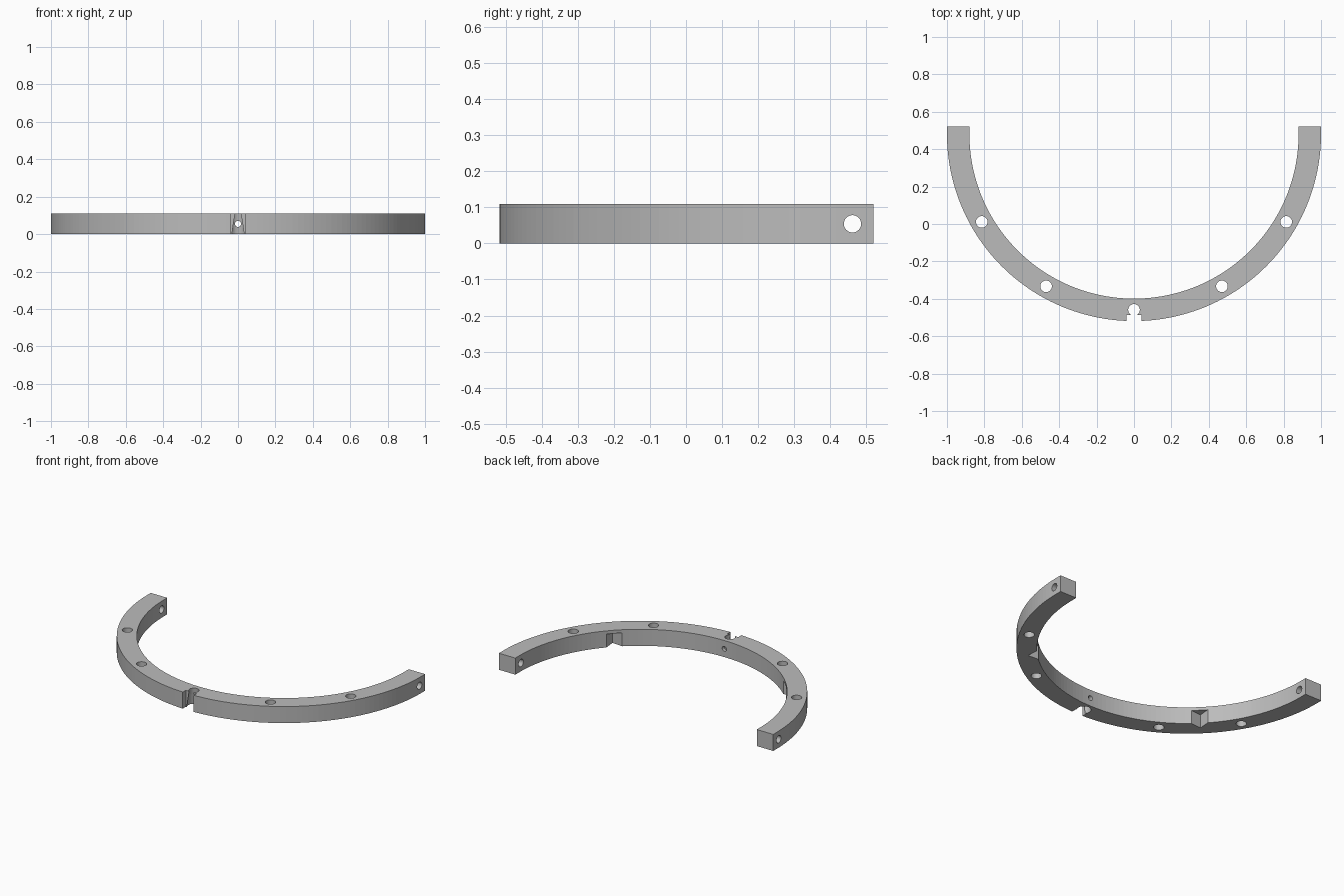
import bpy, bmesh, math
from mathutils import Matrix, Vector

if "Cube" in bpy.data.objects:
    bpy.data.objects.remove(bpy.data.objects["Cube"], do_unlink=True)

HEIGHT = 0.109
CENTRE_Y = 0.481
OUTER, INNER = 1.0, 0.88
MID = (OUTER + INNER) / 2
END_Y = 0.52
SEGMENTS = 96

grey = bpy.data.materials.new("plain grey")
grey.use_nodes = True
colour = (0.5, 0.5, 0.5, 1)
grey.diffuse_color = colour
grey.node_tree.nodes["Principled BSDF"].inputs["Base Color"].default_value = colour


def prism(name, outline, bottom, top):
    """Extrude a flat outline upwards into a solid."""
    bm = bmesh.new()
    face = bm.faces.new([bm.verts.new((x, y, bottom)) for x, y in outline])
    moved = bmesh.ops.extrude_face_region(bm, geom=[face])["geom"]
    bmesh.ops.translate(bm, vec=(0, 0, top - bottom),
                        verts=[v for v in moved if isinstance(v, bmesh.types.BMVert)])
    bmesh.ops.recalc_face_normals(bm, faces=bm.faces)
    return finish(name, bm)


def rod(name, centre, axis, radius, length, end_radius=None):
    """Round cutter along an axis, optionally tapered."""
    bm = bmesh.new()
    turn = Vector((0, 0, 1)).rotation_difference(Vector(axis)).to_matrix().to_4x4()
    bmesh.ops.create_cone(bm, cap_ends=True, segments=32, radius1=radius,
                          radius2=radius if end_radius is None else end_radius,
                          depth=length, matrix=Matrix.Translation(centre) @ turn)
    return finish(name, bm)


def finish(name, bm):
    mesh = bpy.data.meshes.new(name)
    bm.to_mesh(mesh)
    bm.free()
    mesh.materials.append(grey)
    ob = bpy.data.objects.new(name, mesh)
    bpy.context.collection.objects.link(ob)
    return ob


def cut(body, cutter):
    """Subtract a cutter and remove it."""
    mod = body.modifiers.new("cut", "BOOLEAN")
    mod.operation, mod.solver, mod.object = "DIFFERENCE", "EXACT", cutter
    cutter.hide_render = True
    bpy.context.view_layer.objects.active = body
    bpy.ops.object.modifier_apply(modifier=mod.name)
    bpy.data.objects.remove(cutter, do_unlink=True)


def on_ring(radius, angle):
    return (radius * math.cos(angle), CENTRE_Y + radius * math.sin(angle))


# Half ring with short straight ends
angles = [math.pi + math.pi * i / SEGMENTS for i in range(SEGMENTS + 1)]
outline = [(-OUTER, END_Y)] + [on_ring(OUTER, a) for a in angles] + [(OUTER, END_Y)]
outline += [(INNER, END_Y)] + [on_ring(INNER, a) for a in reversed(angles)] + [(-INNER, END_Y)]
ring = prism("half_ring", outline, 0, HEIGHT)

# Vertical holes through the band
for degrees in (210, 240, 300, 330):
    x, y = on_ring(MID, math.radians(degrees))
    cut(ring, rod("hole_cutter", (x, y, HEIGHT / 2), (0, 0, 1), 0.031, 0.3))

# Front notch with a tapered vertical hole and a small cross hole
front = CENTRE_Y - OUTER
cut(ring, prism("notch_cutter", [(-0.04, front - 0.1), (0.04, front - 0.1),
                                 (0.04, -0.486), (-0.04, -0.486)], -0.1, 0.3))
cut(ring, rod("taper_cutter", (0, CENTRE_Y - MID, HEIGHT / 2), (0, 0, 1),
              0.0425, HEIGHT + 0.002, 0.031))
cut(ring, rod("cross_cutter", (0, CENTRE_Y - MID, HEIGHT / 2), (0, 1, 0), 0.016, 0.3))

# Sideways holes in both ends, V pockets in the inner wall open below
for side in (-1, 1):
    cut(ring, rod("end_cutter", (side * MID, 0.462, HEIGHT / 2), (1, 0, 0), 0.024, 0.3))
    angle = math.radians(270 + 45 * side)
    spread = 0.13 / INNER
    pocket = [on_ring(INNER + 0.055, angle),
              on_ring(INNER - 0.075, angle + spread),
              on_ring(INNER - 0.075, angle - spread)]
    cut(ring, prism("pocket_cutter", pocket, -0.1, 0.088))
